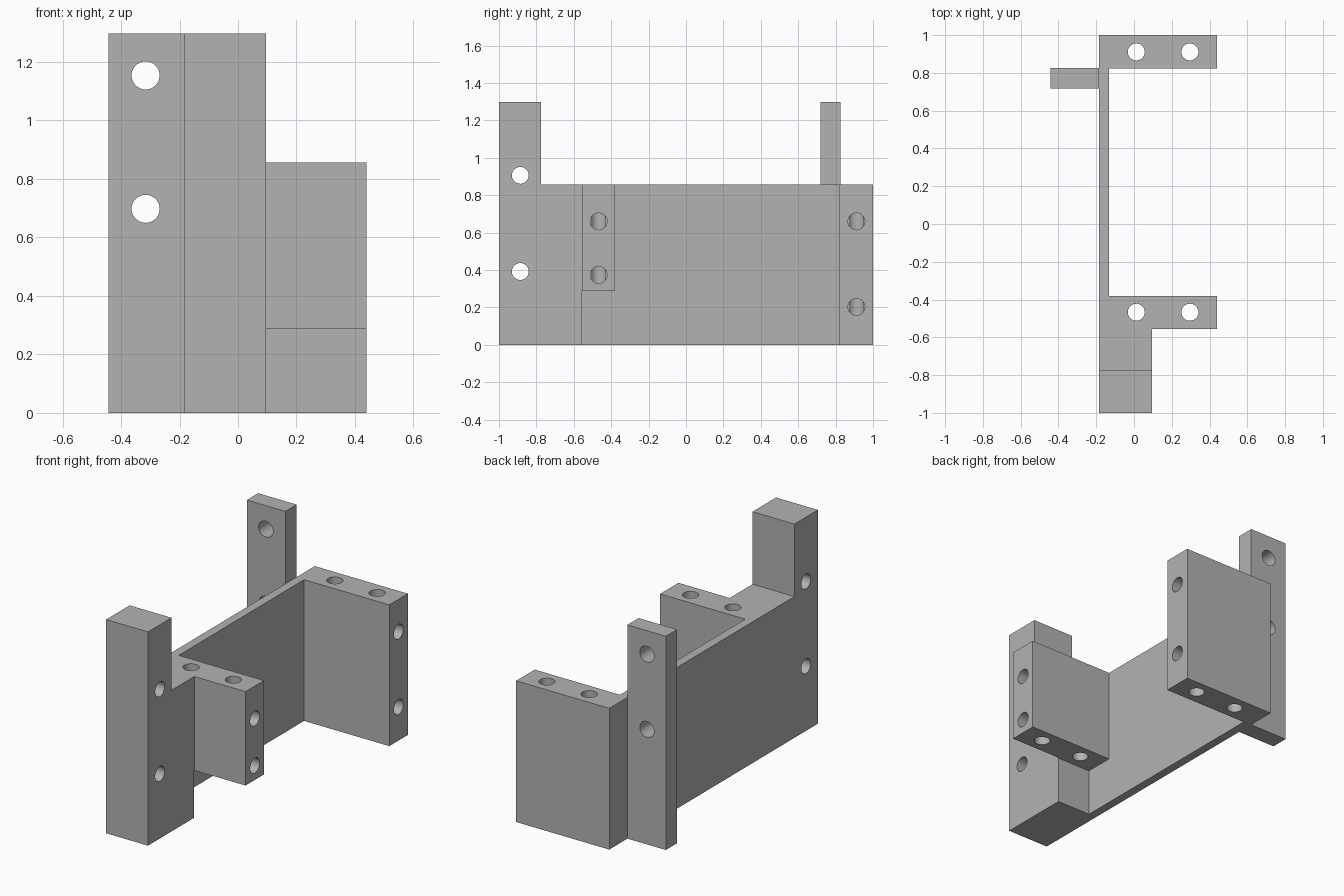
import bpy, bmesh, math
from mathutils import Vector

if "Cube" in bpy.data.objects:
    bpy.data.objects.remove(bpy.data.objects["Cube"])

grey = bpy.data.materials.new("plain grey")
grey.use_nodes = True
grey.diffuse_color = (0.45, 0.45, 0.45, 1)
grey.node_tree.nodes["Principled BSDF"].inputs["Base Color"].default_value = (0.45, 0.45, 0.45, 1)


def prism(name, yz, x0, x1):
    """Extrude a side profile (y, z) along x."""
    bm = bmesh.new()
    face = bm.faces.new([bm.verts.new((x0, y, z)) for y, z in yz])
    new = bmesh.ops.extrude_face_region(bm, geom=[face])["geom"]
    bmesh.ops.translate(bm, vec=(x1 - x0, 0, 0),
                        verts=[v for v in new if isinstance(v, bmesh.types.BMVert)])
    bmesh.ops.recalc_face_normals(bm, faces=bm.faces)
    mesh = bpy.data.meshes.new(name)
    bm.to_mesh(mesh)
    bm.free()
    mesh.materials.append(grey)
    obj = bpy.data.objects.new(name, mesh)
    bpy.context.collection.objects.link(obj)
    return obj


def box(name, x0, x1, y0, y1, z0, z1):
    return prism(name, [(y0, z0), (y1, z0), (y1, z1), (y0, z1)], x0, x1)


def combine(target, tool, operation):
    """Apply a boolean and discard the tool."""
    mod = target.modifiers.new("join", "BOOLEAN")
    mod.operation, mod.object, mod.solver = operation, tool, "EXACT"
    bpy.context.view_layer.objects.active = target
    bpy.ops.object.modifier_apply(modifier=mod.name)
    bpy.data.objects.remove(tool)


def drill(target, start, end, radius=0.045):
    """Cut a round hole from start to end."""
    a, b = Vector(start), Vector(end)
    bpy.ops.mesh.primitive_cylinder_add(
        vertices=40, radius=radius, depth=(b - a).length, location=(a + b) / 2,
        rotation=(b - a).to_track_quat("Z", "Y").to_euler())
    cutter = bpy.context.object
    cutter.hide_render = True
    cutter.data.materials.append(grey)
    combine(target, cutter, "DIFFERENCE")


def finish(obj):
    bpy.ops.object.select_all(action="DESELECT")
    obj.select_set(True)
    bpy.context.view_layer.objects.active = obj
    bpy.ops.object.shade_smooth_by_angle(angle=math.radians(30))


LEFT, RIGHT, TOP, TALL, ARM_Z = -0.185, 0.44, 0.857, 1.297, 0.287

# Bracket: thin wall, stepped front post and two arms
bracket = box("bracket", LEFT, -0.132, -0.7, 0.9, 0, TOP)
post = prism("front_post", [(-1, 0), (-0.56, 0), (-0.56, ARM_Z), (-0.38, ARM_Z),
                            (-0.38, TOP), (-0.775, TOP), (-0.775, TALL), (-1, TALL)],
             LEFT, 0.096)
front_arm = box("front_arm", -0.16, RIGHT, -0.556, -0.38, ARM_Z, TOP)
back_arm = box("back_arm", LEFT, RIGHT, 0.822, 1, 0, TOP)
for part in (post, front_arm, back_arm):
    combine(bracket, part, "UNION")

# Arm holes: through from the top, blind from the end
for y, low in ((-0.467, 0.374), (0.911, 0.203)):
    for x in (0.012, 0.296):
        drill(bracket, (x, y, -0.1), (x, y, 1))
    for z in (low, 0.66):
        drill(bracket, (0.04, y, z), (0.5, y, z))

# Front post holes
for z in (0.392, 0.906):
    drill(bracket, (-0.3, -0.886, z), (0.3, -0.886, z))
finish(bracket)

# Rear mounting tab with two holes
tab = box("rear_tab", -0.443, LEFT, 0.718, 0.826, 0, TALL)
for z in (0.698, 1.154):
    drill(tab, (-0.316, 0.6, z), (-0.316, 0.95, z), 0.048)
finish(tab)
